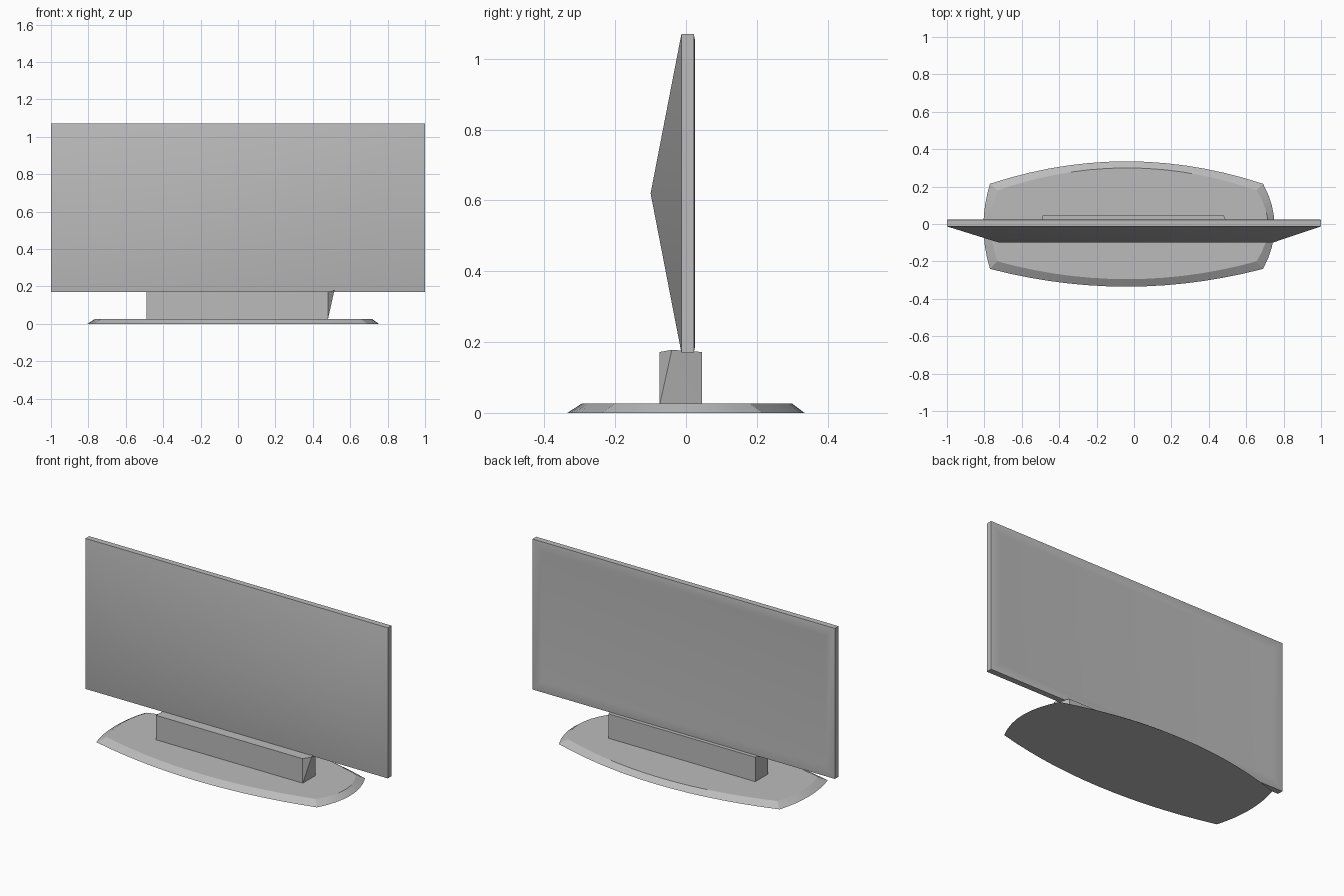
import bpy
import bmesh
import math

if "Cube" in bpy.data.objects:
    bpy.data.objects.remove(bpy.data.objects["Cube"], do_unlink=True)

grey = bpy.data.materials.new("mid_grey")
grey.use_nodes = True
grey.diffuse_color = (0.5, 0.5, 0.5, 1)
grey.node_tree.nodes["Principled BSDF"].inputs["Base Color"].default_value = (0.5, 0.5, 0.5, 1)


def make_object(name, bm, smooth_angle=None):
    bmesh.ops.recalc_face_normals(bm, faces=bm.faces)
    mesh = bpy.data.meshes.new(name)
    bm.to_mesh(mesh)
    bm.free()
    mesh.materials.append(grey)
    obj = bpy.data.objects.new(name, mesh)
    bpy.context.collection.objects.link(obj)
    if smooth_angle:
        bpy.ops.object.select_all(action='DESELECT')
        obj.select_set(True)
        bpy.context.view_layer.objects.active = obj
        bpy.ops.object.shade_smooth_by_angle(angle=math.radians(smooth_angle))
    return obj


def loft(name, rings, smooth_angle=None):
    """Join rings of equal point count and cap both ends."""
    bm = bmesh.new()
    loops = [[bm.verts.new(p) for p in ring] for ring in rings]
    for a, b in zip(loops, loops[1:]):
        for i in range(len(a)):
            j = (i + 1) % len(a)
            bm.faces.new((a[i], a[j], b[j], b[i]))
    bm.faces.new(loops[0])
    bm.faces.new(loops[-1])
    return make_object(name, bm, smooth_angle)


def rect(x, z0, z1, y):
    return [(-x, y, z0), (x, y, z0), (x, y, z1), (-x, y, z1)]


# Screen slab with a shallow bevelled display face
loft("screen_panel", [rect(1.0, 0.17, 1.07, -0.013),
                      rect(1.0, 0.17, 1.07, 0.022),
                      rect(0.985, 0.185, 1.055, 0.025),
                      rect(0.94, 0.23, 1.01, 0.022)], 30)

# Hipped housing that rises to a level ridge
bm = bmesh.new()
bl, br, tr, tl = [bm.verts.new(p) for p in rect(1.0, 0.17, 1.07, -0.013)]
ridge_l = bm.verts.new((-0.72, -0.1, 0.62))
ridge_r = bm.verts.new((0.74, -0.1, 0.62))
for face in ((bl, br, ridge_r, ridge_l), (tr, tl, ridge_l, ridge_r),
             (tl, bl, ridge_l), (br, tr, ridge_r)):
    bm.faces.new(face)
make_object("hipped_housing", bm, 30)

# Neck block with a pulled-out corner on its left end
bm = bmesh.new()
near, far = [[bm.verts.new((x, y, z)) for y, z in
              ((-0.075, 0.02), (0.045, 0.02), (0.045, 0.172), (-0.075, 0.172))]
             for x in (-0.49, 0.48)]
tip = bm.verts.new((0.515, -0.04, 0.178))
bm.faces.new(near)
for i in range(4):
    j = (i + 1) % 4
    bm.faces.new((near[i], near[j], far[j], far[i]))
    bm.faces.new((far[i], far[j], tip))
make_object("neck", bm)


# Base plate with four bowed sides and a sloping rim
def bow(start, end, bulge, steps):
    """Points from start towards end, bowed outward to the right of travel."""
    dx, dy = end[0] - start[0], end[1] - start[1]
    length = math.hypot(dx, dy)
    points = []
    for i in range(steps):
        t = i / steps
        b = bulge * 4 * t * (1 - t) / length
        points.append((start[0] + dx * t + dy * b, start[1] + dy * t - dx * b))
    return points


def base_outline(x0, x1, y0, y1, z):
    corners = [(x0, y0), (x1, y0), (x1, y1), (x0, y1)]
    bulges = [(0.095, 14), (0.062, 8), (0.12, 14), (0.035, 8)]
    return [(x, y, z) for i, (b, n) in enumerate(bulges)
            for x, y in bow(corners[i], corners[(i + 1) % 4], b, n)]


loft("base_plate", [base_outline(-0.77, 0.69, -0.24, 0.215, 0.0),
                    base_outline(-0.73, 0.655, -0.2, 0.18, 0.026)], 20)
